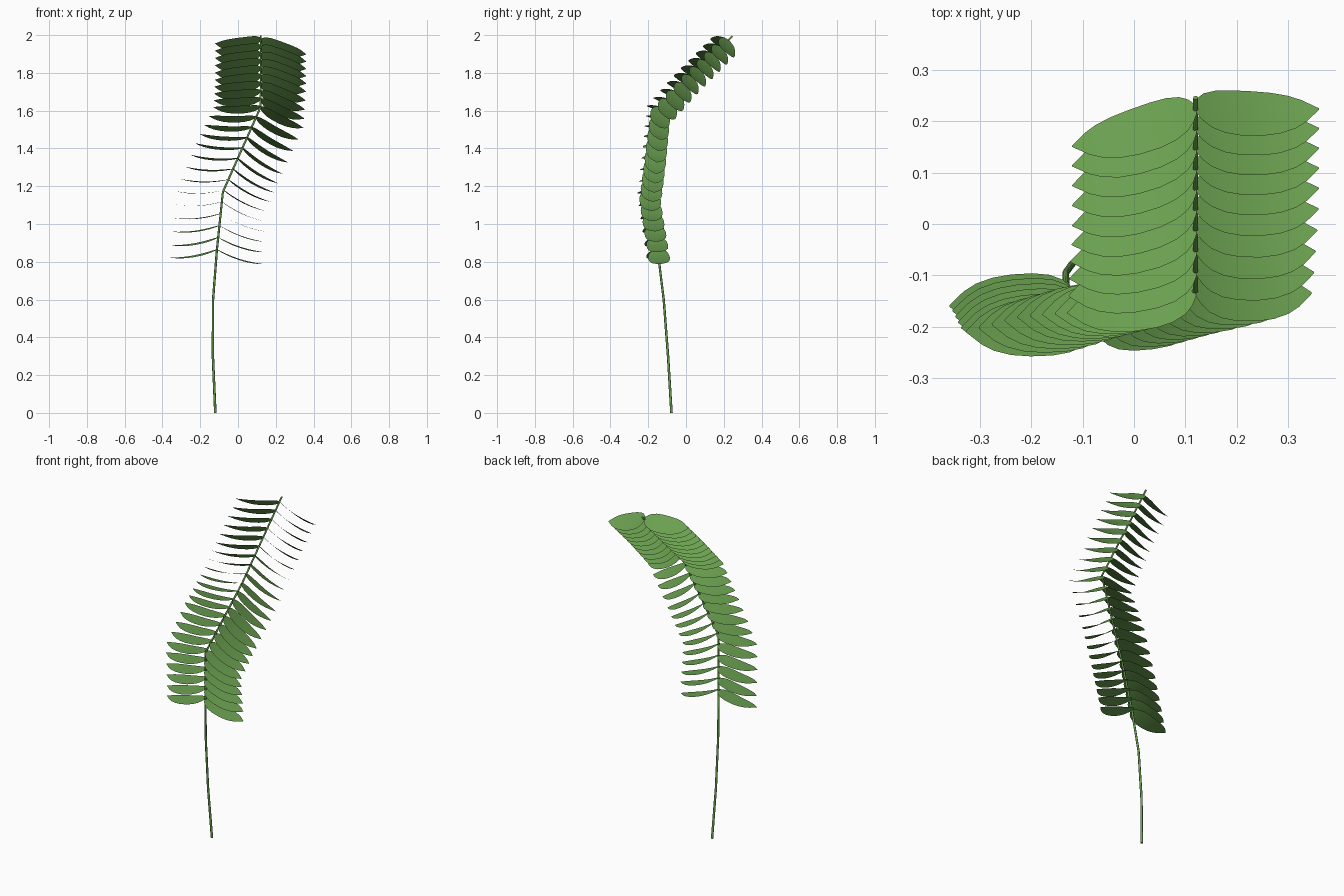
import bpy
from mathutils import Vector

cube = bpy.data.objects.get("Cube")
if cube:
    bpy.data.objects.remove(cube, do_unlink=True)


def make_material(name, colour):
    mat = bpy.data.materials.new(name)
    mat.use_nodes = True
    mat.diffuse_color = colour
    mat.node_tree.nodes["Principled BSDF"].inputs["Base Color"].default_value = colour
    return mat


green = make_material("leaf green", (0.145, 0.35, 0.08, 1))

# Stem path, from the foot to the tip
PATH = [Vector(p) for p in (
    (-0.12, -0.077, 0), (-0.133, -0.095, 0.3), (-0.132, -0.118, 0.6),
    (-0.112, -0.15, 0.86), (-0.08, -0.195, 1.17),
    (0.12, -0.13, 1.62), (0.12, 0.246, 1.995))]
LENGTHS = [(b - a).length for a, b in zip(PATH, PATH[1:])]
TOTAL = sum(LENGTHS)


def point_at(dist):
    dist = min(dist, TOTAL)
    for a, b, length in zip(PATH, PATH[1:], LENGTHS):
        if dist <= length:
            return a.lerp(b, dist / length)
        dist -= length
    return PATH[-1]


def leaf_up(dist, reach=0.25):
    """Direction a leaflet pair faces: the eased stem direction, lifted a little."""
    along = (point_at(dist + reach) - point_at(dist - reach)).normalized()
    return (along + Vector((0, 0.04, 0.25))).normalized()


# Stem: a thin tapering tube
curve = bpy.data.curves.new("stem", "CURVE")
curve.dimensions = "3D"
curve.bevel_depth = 0.007
curve.bevel_resolution = 2
curve.use_fill_caps = True
spline = curve.splines.new("POLY")
spline.points.add(len(PATH) - 1)
for i, (pt, co) in enumerate(zip(spline.points, PATH)):
    pt.co = (*co, 1)
    pt.radius = 1 - 0.05 * i
curve.materials.append(green)
stem = bpy.data.objects.new("stem", curve)
bpy.context.collection.objects.link(stem)

# Leaflet outline: fraction of length, half width
OUTLINE = [(0, 0.012), (0.04, 0.029), (0.1, 0.043), (0.2, 0.053), (0.33, 0.057),
           (0.5, 0.056), (0.65, 0.051), (0.78, 0.041), (0.88, 0.027), (1, 0.0015)]
LENGTH, DROOP = 0.245, 0.06


def add_leaflet(name, base, out, across, up):
    verts, faces = [], []
    for u, half in OUTLINE:
        mid = base + out * (u * LENGTH) - up * (DROOP * (1 - (1 - u) ** 2))
        verts += [mid - across * half, mid, mid + across * half]
    for row in range(len(OUTLINE) - 1):
        for col in range(2):
            k = row * 3 + col
            quad = (k, k + 3, k + 4, k + 1)
            faces.append(quad if out.dot(across.cross(up)) > 0 else quad[::-1])
    mesh = bpy.data.meshes.new(name)
    mesh.from_pydata(verts, [], faces)
    mesh.materials.append(green)
    mesh.shade_smooth()
    bpy.context.collection.objects.link(bpy.data.objects.new(name, mesh))


# Leaflet pairs, set closer towards the tip; the side direction is carried along
COUNT = 23
start = sum(LENGTHS[:3]) + 0.005
end = TOTAL - 0.03
side = Vector((1, 0.05, 0))
for i in range(COUNT):
    t = i / (COUNT - 1)
    dist = start + (end - start) * t * (1 + 0.1 * (1 - t))
    up = leaf_up(dist)
    side = (side - up * side.dot(up)).normalized()
    across = up.cross(side)
    base = point_at(dist)
    add_leaflet(f"left_leaflet_{i + 1}", base, side, across, up)
    add_leaflet(f"right_leaflet_{i + 1}", base, -side, across, up)
